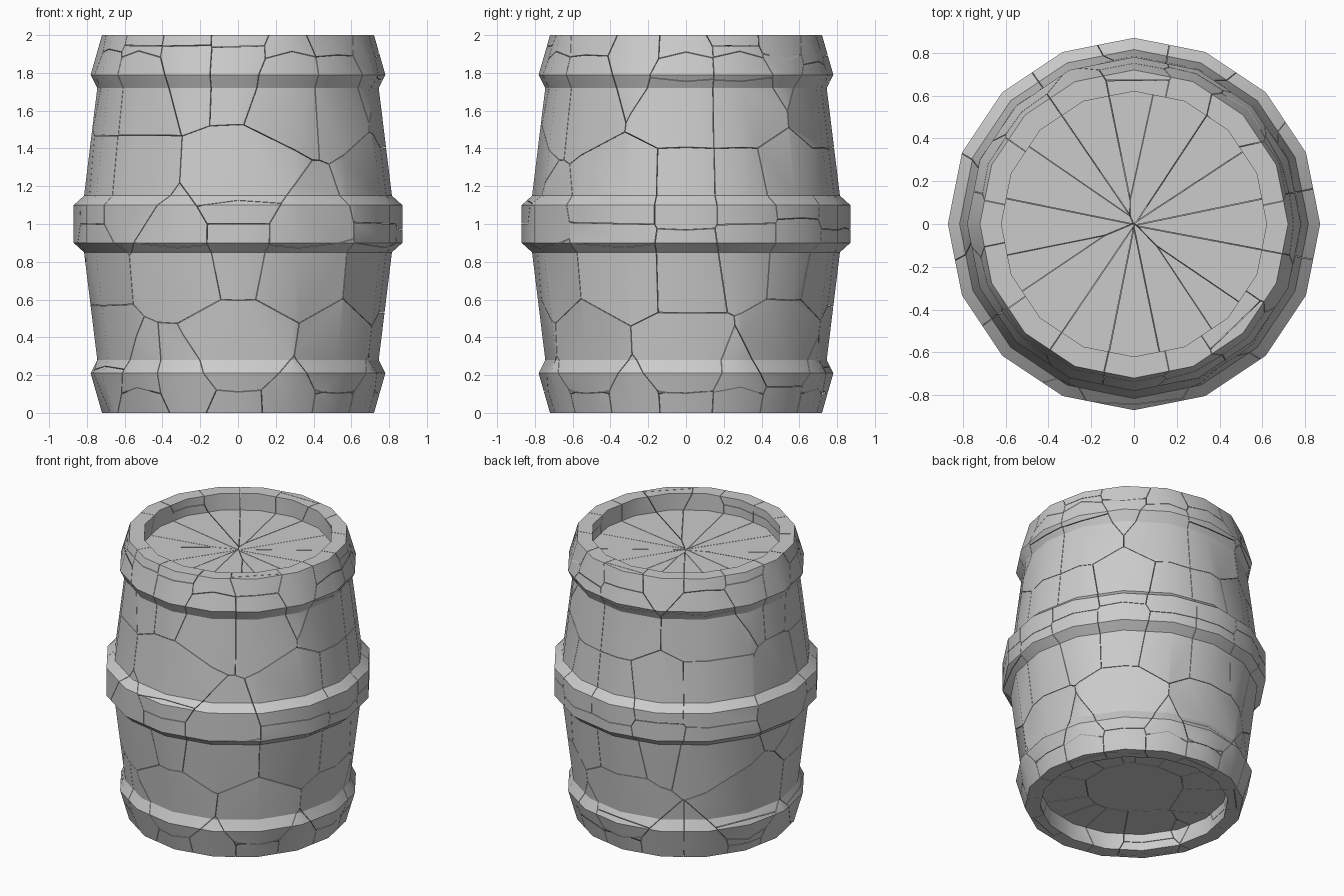
import bpy, bmesh, math, random
from mathutils import Vector

if "Cube" in bpy.data.objects:
    bpy.data.objects.remove(bpy.data.objects["Cube"])

random.seed(4)
SIDES = 16
GAP = 0.0015

# Half profile (radius, z) of the barrel: lower half, mirrored for the upper half
lower = [(0.62, 0.12), (0.62, 0.0), (0.72, 0.0), (0.78, 0.21),
         (0.745, 0.28), (0.815, 0.85), (0.87, 0.90)]
profile = lower + [(r, 2.0 - z) for r, z in reversed(lower)]


def lathe(points):
    bm = bmesh.new()
    rings = []
    for r, z in points:
        rings.append([bm.verts.new((r * math.cos(2 * math.pi * i / SIDES),
                                    r * math.sin(2 * math.pi * i / SIDES), z))
                      for i in range(SIDES)])
    for a, b in zip(rings, rings[1:]):
        for i in range(SIDES):
            j = (i + 1) % SIDES
            bm.faces.new((a[i], a[j], b[j], b[i]))
    bm.faces.new(rings[0])
    bm.faces.new(rings[-1])
    bmesh.ops.recalc_face_normals(bm, faces=bm.faces)
    return bm


def make_chunk(solid, seed, others):
    """Cut the solid down to the region nearest to one seed."""
    bm = solid.copy()
    for other in sorted(others, key=lambda p: (p - seed).length_squared):
        d = other - seed
        if not bm.verts or d.length / 2 > max((v.co - seed).length for v in bm.verts):
            break
        n = d.normalized()
        cut = bmesh.ops.bisect_plane(
            bm, geom=bm.verts[:] + bm.edges[:] + bm.faces[:], dist=1e-5,
            plane_co=(seed + other) / 2 - n * GAP, plane_no=n, clear_outer=True)
        edges = [e for e in cut['geom_cut']
                 if isinstance(e, bmesh.types.BMEdge) and e.is_boundary]
        if len(edges) > 2:
            bmesh.ops.triangle_fill(bm, edges=edges, use_beauty=True,
                                    use_dissolve=False, normal=n)
    if bm.faces:
        bmesh.ops.dissolve_limit(bm, angle_limit=0.002,
                                 verts=bm.verts[:], edges=bm.edges[:])
        bmesh.ops.recalc_face_normals(bm, faces=bm.faces)
    return bm


barrel = lathe(profile)

# Crack centres: a random part of the barrel's own corners plus the base centre
seeds = [v.co + Vector([random.uniform(-0.003, 0.003) for _ in range(3)])
         for v in barrel.verts if random.random() < 0.45]
seeds.append(Vector((0.001, 0.002, 0.12)))

# Broken barrel chunks, fitted together with hairline gaps
for k, s in enumerate(seeds):
    bm = make_chunk(barrel, s, seeds[:k] + seeds[k + 1:])
    if bm.faces:
        mesh = bpy.data.meshes.new("barrel_chunk")
        bm.to_mesh(mesh)
        obj = bpy.data.objects.new("barrel_chunk", mesh)
        bpy.context.collection.objects.link(obj)
        obj.select_set(True)
        bpy.context.view_layer.objects.active = obj
    bm.free()
barrel.free()
bpy.ops.object.shade_smooth_by_angle(angle=math.radians(30))
